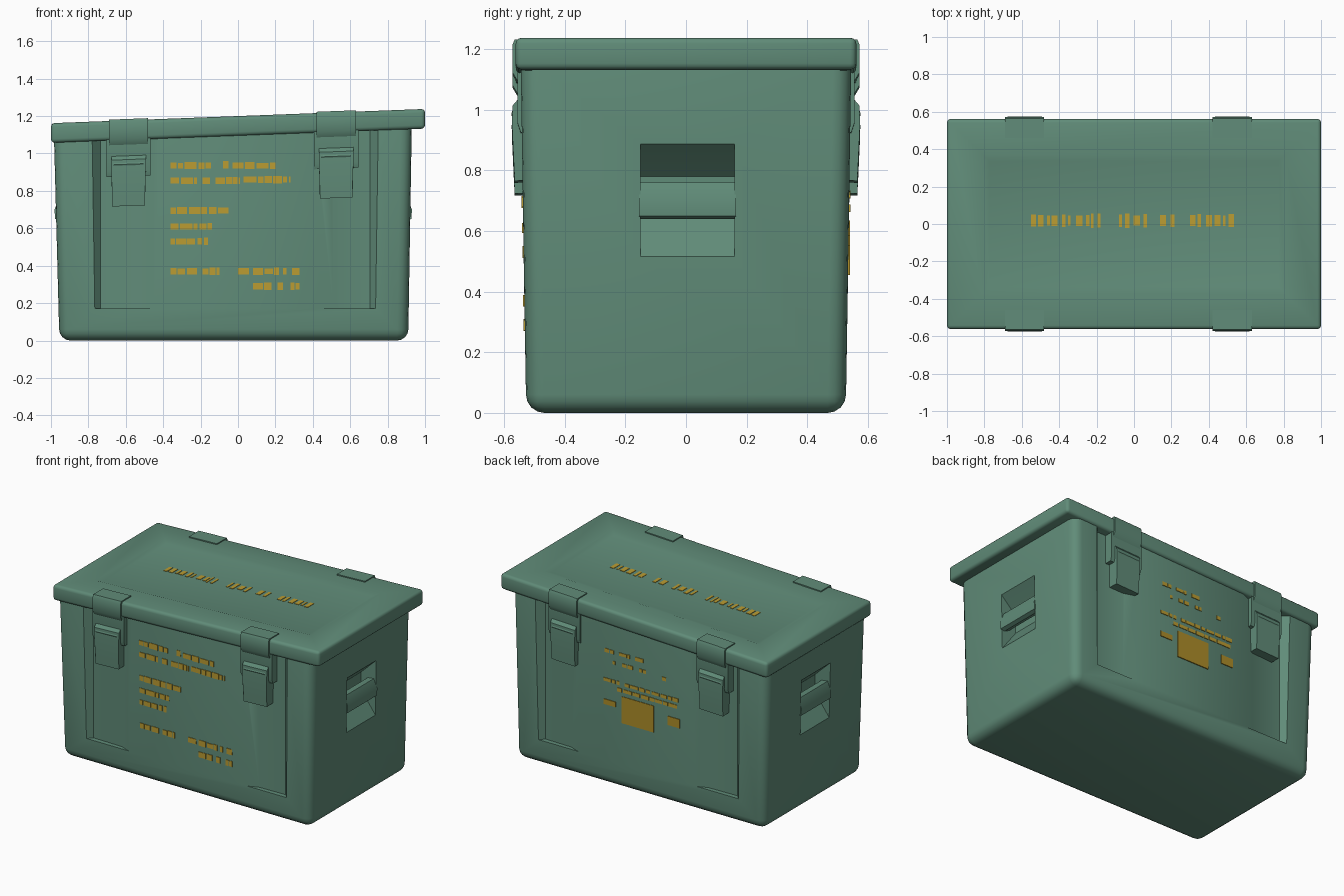
import bpy, bmesh, math, random
from mathutils import Vector

if "Cube" in bpy.data.objects:
    bpy.data.objects.remove(bpy.data.objects["Cube"])

random.seed(4)
SLOPE = 0.038          # lid and latches lean up towards +x


def mat(name, c):
    m = bpy.data.materials.new(name)
    m.diffuse_color = (*c, 1)
    m.use_nodes = True
    m.node_tree.nodes["Principled BSDF"].inputs["Base Color"].default_value = m.diffuse_color
    return m


GREEN = mat("army green", (0.118, 0.262, 0.190))
YELLOW = mat("stencil yellow", (0.50, 0.335, 0.032))
GOLD = mat("label gold", (0.42, 0.27, 0.022))


def front_y(z):        # half depth of the tapered body at height z
    return 0.527 + 0.016 * z


def finish(name, bm, material, shear=False, bevel=0.0, segs=2, smooth=True):
    bmesh.ops.recalc_face_normals(bm, faces=bm.faces[:])
    if bevel:
        bmesh.ops.bevel(bm, geom=bm.edges[:], offset=bevel, segments=segs,
                        profile=0.5, affect='EDGES', clamp_overlap=True)
    if shear:
        for v in bm.verts:
            v.co.z += SLOPE * v.co.x
    me = bpy.data.meshes.new(name)
    bm.to_mesh(me)
    bm.free()
    ob = bpy.data.objects.new(name, me)
    bpy.context.collection.objects.link(ob)
    me.materials.append(material)
    if smooth:
        shade(ob)
    return ob


def shade(ob):
    bpy.ops.object.select_all(action='DESELECT')
    ob.select_set(True)
    bpy.context.view_layer.objects.active = ob
    bpy.ops.object.shade_smooth_by_angle(angle=math.radians(35))


def add_box(bm, lo, hi):
    r = bmesh.ops.create_cube(bm, size=1)
    for v in r["verts"]:
        v.co = Vector([hi[i] if v.co[i] > 0 else lo[i] for i in range(3)])
    return r["verts"]


def add_prism(bm, pts, place, a, b):
    lo = [bm.verts.new(place(p, q, a)) for p, q in pts]
    hi = [bm.verts.new(place(p, q, b)) for p, q in pts]
    n = len(pts)
    bm.faces.new(lo)
    bm.faces.new(hi[::-1])
    for i in range(n):
        bm.faces.new((lo[i], hi[i], hi[(i + 1) % n], lo[(i + 1) % n]))


# Body: tapered tub with rounded edges
bm = bmesh.new()
for v in add_box(bm, (-1, -1, 0), (1, 1, 1.17)):
    z = v.co.z
    right = 0.91 + 0.02 * z / 1.17
    left = -0.955 - 0.03 * z / 1.17
    v.co.x = right if v.co.x > 0 else left
    v.co.y = math.copysign(front_y(z), v.co.y)
    if z > 1:
        v.co.z += SLOPE * v.co.x
body = finish("body", bm, GREEN, bevel=0.06, segs=4, smooth=False)

# Cutter: latch bays front and back, grip pockets at both ends
bm = bmesh.new()
for s in (-1, 1):
    for outer, inner in ((-0.77, -0.40), (0.74, 0.39)):
        d = math.copysign(1, outer)
        bay = [(outer + d * 0.03, 0.60), (outer + d * 0.01, 0.545), (outer - d * 0.035, 0.497),
               (inner + d * 0.12, 0.502), (inner, 0.55), (inner, 0.60)]
        add_prism(bm, bay, lambda p, q, h, s=s: (p, s * q, h), 0.17, 1.3)
pocket = [(0.03, 0.47), (-0.11, 0.66), (-0.11, 0.78), (0.0, 0.885), (0.03, 0.91)]
for s, face in ((1, 0.922), (-1, 0.973)):
    add_prism(bm, pocket, lambda p, q, h, s=s, f=face: (s * (f + p), h, q), -0.15, 0.16)
cutter = finish("recess_cutter", bm, GREEN, smooth=False)
mod = body.modifiers.new("recesses", 'BOOLEAN')
mod.operation = 'DIFFERENCE'
mod.solver = 'EXACT'
mod.object = cutter
bpy.context.view_layer.update()
bpy.context.view_layer.objects.active = body
bpy.ops.object.modifier_apply(modifier=mod.name)
bpy.data.objects.remove(cutter)
shade(body)

# End grips: bars across the pockets
for name, s, face in (("right_grip", 1, 0.922), ("left_grip", -1, 0.973)):
    bm = bmesh.new()
    bar = [(0.005, 0.65), (0.008, 0.70), (-0.015, 0.76), (-0.06, 0.755), (-0.06, 0.66), (-0.02, 0.64)]
    add_prism(bm, bar, lambda p, q, h: (s * (face + p), h, q), -0.155, 0.165)
    finish(name, bm, GREEN)

# Lid: sheared slab with a shallow pressed panel and softened rim
bm = bmesh.new()
add_box(bm, (-1, -0.562, 1.095), (1, 0.562, 1.2))
top = [f for f in bm.faces if f.normal.z > 0.9]
bmesh.ops.inset_region(bm, faces=top, thickness=0.27, depth=0)
bmesh.ops.inset_region(bm, faces=top, thickness=0.05, depth=-0.012)
rim = [e for e in bm.edges if all(abs(v.co.x) > 0.99 and abs(v.co.y) > 0.55 for v in e.verts)]
bmesh.ops.bevel(bm, geom=rim, offset=0.02, segments=3, profile=0.5, affect='EDGES')
finish("lid", bm, GREEN, shear=True)

# Latches: lid clip, back plate, hanging lever and hinge pin, two per long side
for side, s in (("front", -1), ("back", 1)):
    for end, cx in (("left", -0.585), ("right", 0.525)):
        place = lambda p, q, h: (cx + h, s * p, q)
        bm = bmesh.new()
        clip = [(0.46, 1.19), (0.46, 1.207), (0.565, 1.207), (0.573, 1.19),
                (0.573, 1.10), (0.555, 1.07), (0.53, 1.07), (0.53, 1.19)]
        add_prism(bm, clip, place, -0.105, 0.105)
        finish(f"{side}_{end}_clip", bm, GREEN, shear=True)
        bm = bmesh.new()
        plate = [(0.48, 0.90), (0.545, 0.90), (0.555, 0.93), (0.555, 1.11), (0.48, 1.11)]
        add_prism(bm, plate, place, -0.118, 0.118)
        finish(f"{side}_{end}_plate", bm, GREEN, shear=True)
        bm = bmesh.new()
        lever = [(0.49, 0.745), (0.565, 0.742), (0.568, 0.80), (0.574, 0.93),
                 (0.572, 0.99), (0.555, 1.01), (0.49, 1.01)]
        add_prism(bm, lever, place, -0.092, 0.092)
        for v in bm.verts:          # lever narrows slightly downwards
            v.co.x = cx + (v.co.x - cx) * (1 if v.co.z > 0.9 else 0.95)
        finish(f"{side}_{end}_lever", bm, GREEN, shear=True)
        bm = bmesh.new()
        hexagon = [(0.562 + 0.014 * math.cos(k * math.pi / 4), 0.965 + 0.014 * math.sin(k * math.pi / 4))
                   for k in range(8)]
        add_prism(bm, hexagon, place, -0.08, 0.08)
        finish(f"{side}_{end}_pin", bm, GREEN, shear=True)


# Painted marks: rows of thin worn dashes
def dashes(x0, x1, wmin, wmax, gap):
    x = x0
    while x < x1 - 0.005:
        w = min(random.uniform(wmin, wmax), x1 - x)
        yield x, x + w
        x += w + random.uniform(0.3, 1) * gap


def wall_marks(name, s, rows, height):
    bm = bmesh.new()
    for z, x0, x1 in rows:
        y = s * front_y(z)
        for a, b in dashes(x0, x1, 0.02, 0.07, 0.012):
            h = height * random.uniform(0.75, 1) / 2
            add_box(bm, (a, y - 0.004, z - h), (b, y + 0.004, z + h))
    finish(name, bm, YELLOW, smooth=False)


wall_marks("front_paint_marks", -1, [
    (0.935, -0.36, -0.14), (0.94, -0.08, -0.05), (0.935, -0.03, 0.20),
    (0.855, -0.36, -0.22), (0.855, -0.19, -0.15), (0.855, -0.12, 0.01), (0.86, 0.03, 0.28),
    (0.695, -0.36, -0.05), (0.61, -0.36, -0.14), (0.53, -0.36, -0.16),
    (0.37, -0.36, -0.22), (0.37, -0.19, -0.10), (0.37, 0.0, 0.06), (0.37, 0.08, 0.22),
    (0.37, 0.24, 0.26), (0.37, 0.29, 0.33), (0.29, 0.08, 0.18), (0.29, 0.21, 0.24), (0.29, 0.28, 0.33)], 0.04)
wall_marks("back_paint_marks", 1, [
    (0.92, 0.16, 0.23), (0.92, 0.04, 0.12), (0.92, -0.06, 0.0),
    (0.85, 0.15, 0.17), (0.85, 0.02, 0.10), (0.85, -0.08, -0.03), (0.84, -0.23, -0.20),
    (0.72, 0.12, 0.24), (0.72, -0.32, 0.08), (0.675, -0.31, 0.14)], 0.026)

# Back label: solid block with a small patch either side
bm = bmesh.new()
for x0, x1, z0, z1 in ((-0.135, 0.105, 0.455, 0.635), (0.15, 0.24, 0.55, 0.585), (-0.33, -0.24, 0.535, 0.595)):
    y = front_y((z0 + z1) / 2)
    add_box(bm, (x0, y - 0.005, z0), (x1, y + 0.005, z1))
finish("back_label_block", bm, GOLD, smooth=False)

# Lid marks
bm = bmesh.new()
for x0, x1 in ((-0.55, -0.34), (-0.31, -0.18), (-0.08, 0.07), (0.14, 0.22), (0.30, 0.55)):
    for a, b in dashes(x0, x1, 0.012, 0.035, 0.025):
        h = random.uniform(0.025, 0.04)
        add_box(bm, (a, 0.018 - h, 1.185), (b, 0.018 + h, 1.191))
finish("lid_paint_marks", bm, YELLOW, shear=True, smooth=False)
